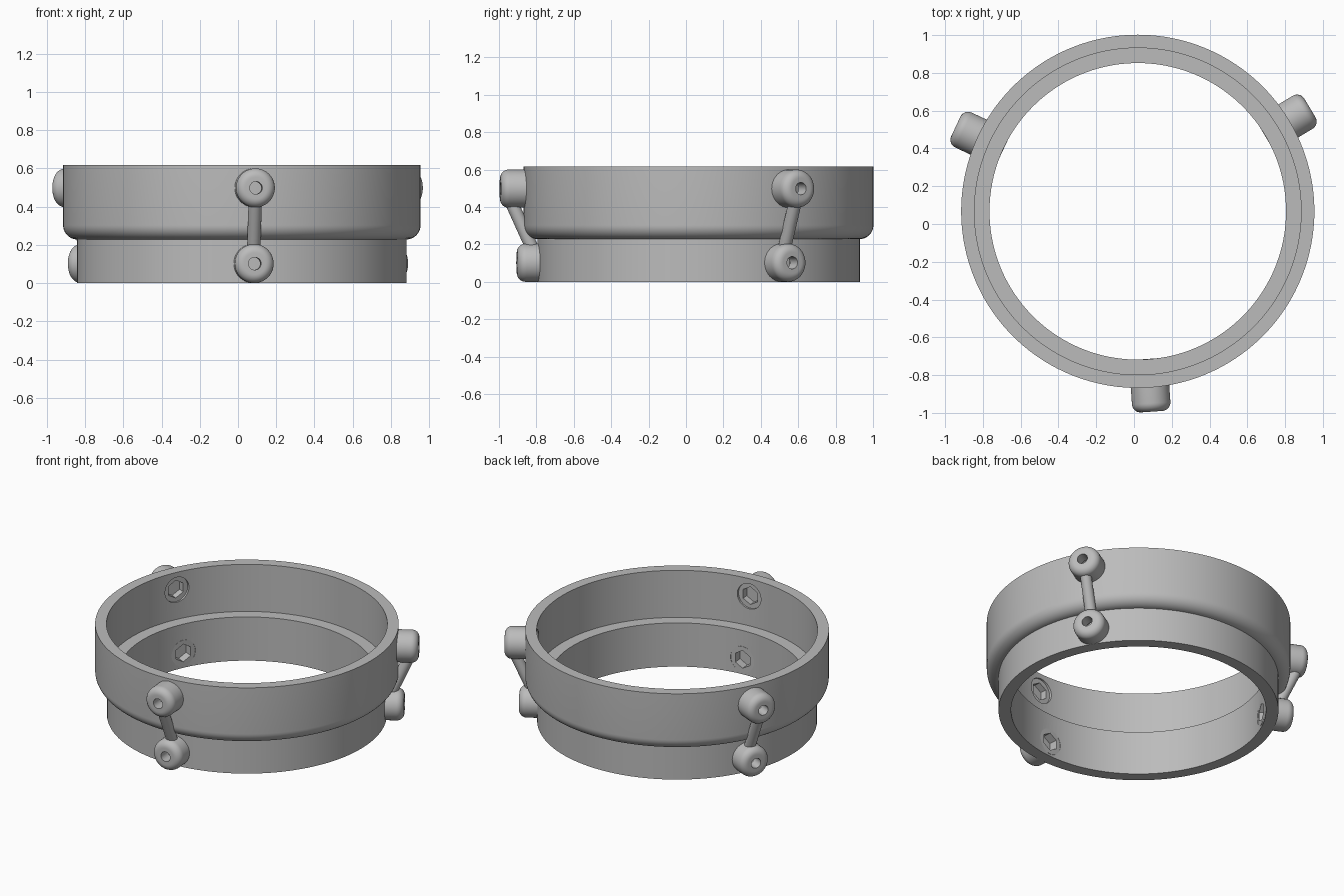
import bpy
import bmesh
from math import sin, cos, pi, radians
from mathutils import Vector, Matrix

if "Cube" in bpy.data.objects:
    bpy.data.objects.remove(bpy.data.objects["Cube"])

metal = bpy.data.materials.new("plain_grey_metal")
metal.use_nodes = True
GREY = (0.5, 0.5, 0.5, 1)
metal.diffuse_color = GREY
metal.node_tree.nodes["Principled BSDF"].inputs["Base Color"].default_value = GREY

CENTRE = Vector((0.02, 0.067, 0))
ANGLES = {"front": -86, "left": 31, "right": 155}


def arc(cx, cy, r, start, end, steps=8):
    angles = [radians(start + (end - start) * i / steps) for i in range(steps + 1)]
    return [(cx + r * cos(a), cy + r * sin(a)) for a in angles]


def finish(bm, name, matrix):
    """Turn a bmesh into a placed object."""
    bmesh.ops.recalc_face_normals(bm, faces=bm.faces)
    mesh = bpy.data.meshes.new(name)
    bm.to_mesh(mesh)
    bm.free()
    mesh.transform(matrix)
    mesh.materials.append(metal)
    obj = bpy.data.objects.new(name, mesh)
    bpy.context.collection.objects.link(obj)
    return obj


def lathe(name, profile, steps, matrix, closed=False):
    """Spin a (radius, height) profile about local z."""
    bm = bmesh.new()
    verts = [bm.verts.new((r, 0, h)) for r, h in profile]
    pairs = list(zip(verts, verts[1:]))
    if closed:
        pairs.append((verts[-1], verts[0]))
    edges = [bm.edges.new(p) for p in pairs]
    bmesh.ops.spin(bm, geom=verts + edges, axis=(0, 0, 1), cent=(0, 0, 0),
                   angle=2 * pi, steps=steps)
    bmesh.ops.remove_doubles(bm, verts=bm.verts, dist=1e-5)
    return finish(bm, name, matrix)


def rod(name, radius, start, end, sides, matrix):
    """Cylinder or prism between two local points."""
    start, end = Vector(start), Vector(end)
    bm = bmesh.new()
    bmesh.ops.create_cone(bm, cap_ends=True, segments=sides, radius1=radius,
                          radius2=radius, depth=(end - start).length)
    turn = (end - start).to_track_quat('Z', 'Y').to_matrix().to_4x4()
    return finish(bm, name, matrix @ Matrix.Translation((start + end) / 2) @ turn)


def cut(obj, cutters):
    """Subtract the cutters and discard them."""
    for c in cutters:
        mod = obj.modifiers.new("cut", 'BOOLEAN')
        mod.operation, mod.solver, mod.object = 'DIFFERENCE', 'EXACT', c
    graph = bpy.context.evaluated_depsgraph_get()
    mesh = bpy.data.meshes.new_from_object(obj.evaluated_get(graph))
    obj.modifiers.clear()
    obj.data = mesh
    for c in cutters:
        bpy.data.objects.remove(c)


def smooth(obj):
    bpy.ops.object.select_all(action='DESELECT')
    obj.select_set(True)
    bpy.context.view_layer.objects.active = obj
    bpy.ops.object.shade_smooth_by_angle(angle=radians(35))


# Stepped ring: narrow lower collar, wider upper band with rounded bottom edge
ring_profile = [(0.785, 0), (0.862, 0), (0.862, 0.228)]
ring_profile += arc(0.86, 0.303, 0.075, -88, 0, 10)
ring_profile += [(0.935, 0.617), (0.865, 0.617), (0.865, 0.297), (0.785, 0.297)]
ring = lathe("stepped_ring", ring_profile, 160, Matrix.Translation(CENTRE), closed=True)

# Bolt rows: height, inner face, start of head, tip (distances from ring axis)
ROWS = {"upper": (0.498, 0.876, 0.90, 1.063), "lower": (0.102, 0.783, 0.82, 0.973)}
HEAD, SHAFT, ROUND = 0.102, 0.087, 0.045
ring_holes, parts = [], [ring]

for side, angle in ANGLES.items():
    # Local x points outward from the ring axis
    frame = Matrix.Translation(CENTRE) @ Matrix.Rotation(radians(angle), 4, 'Z')
    for row, (z, face, base, tip) in ROWS.items():
        # Rounded cap with a shaft through the wall
        outward = frame @ Matrix.Translation((0, 0, z)) @ Matrix.Rotation(pi / 2, 4, 'Y')
        profile = [(0, face), (SHAFT, face), (SHAFT, base), (HEAD, base)]
        profile += arc(HEAD - ROUND, tip - ROUND, ROUND, 0, 90) + [(0, tip)]
        bolt = lathe(f"{side}_{row}_cap", profile, 48, outward)
        # Hexagonal socket inside and a small round hole through the tip
        socket = rod("socket_cutter", 0.06, (face - 0.05, 0, z), (tip - 0.08, 0, z), 6, frame)
        hole = rod("hole_cutter", 0.033, (face, 0, z), (tip + 0.05, 0, z), 32, frame)
        cut(bolt, [socket, hole])
        ring_holes.append(rod("wall_cutter", 0.085, (0.7, 0, z), (base + 0.02, 0, z), 48, frame))
        parts.append(bolt)
    # Slanted bar joining the two caps
    parts.append(rod(f"{side}_link_bar", 0.035, (1.012, 0, 0.445),
                     (0.885, 0, 0.165), 32, frame))

cut(ring, ring_holes)
for part in parts:
    smooth(part)
